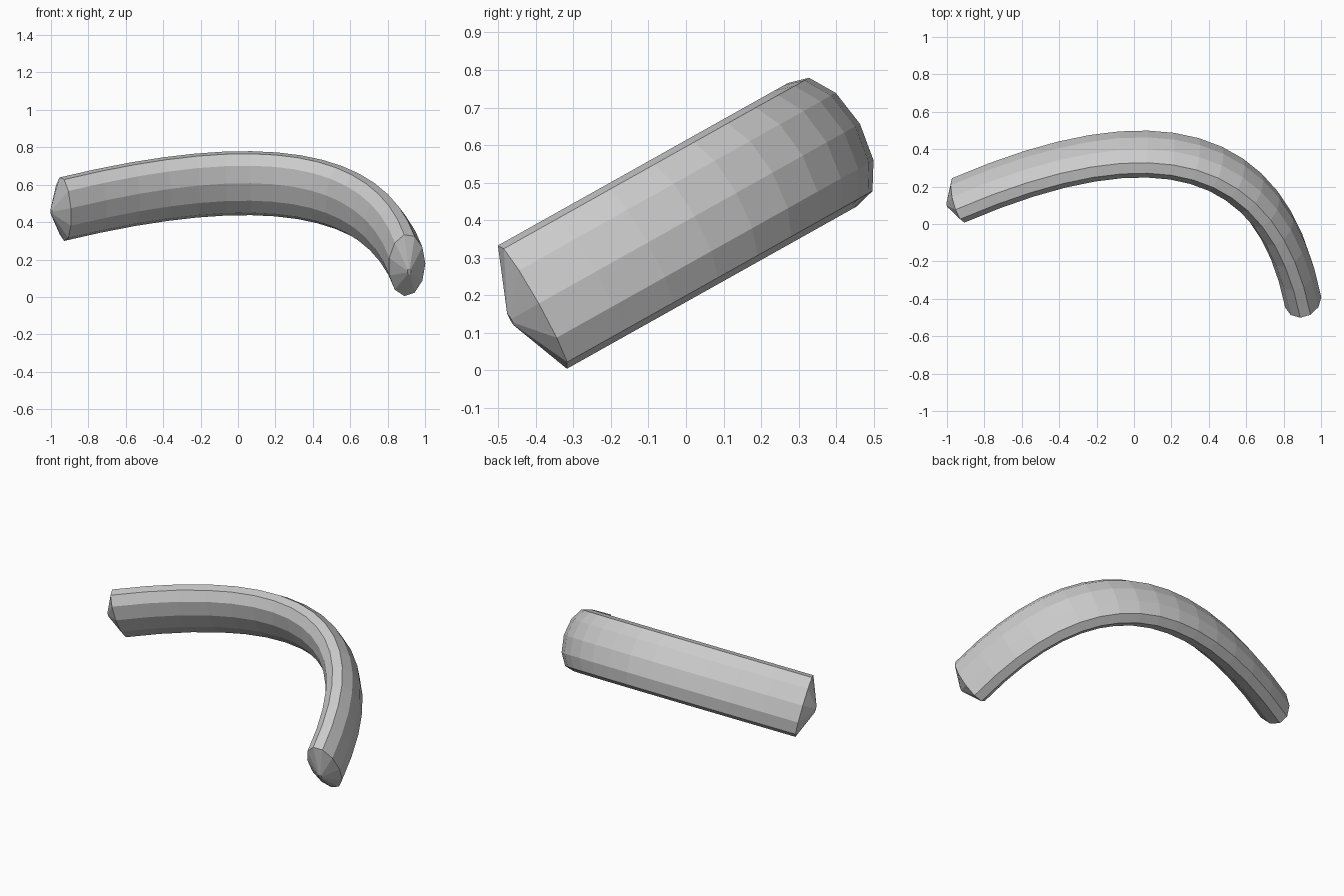
import bpy, bmesh, math
from mathutils import Vector

if "Cube" in bpy.data.objects:
    bpy.data.objects.remove(bpy.data.objects["Cube"])

SIDES, STEPS = 11, 16
TILT = math.radians(29.25)
PLANE_U = Vector((0, math.cos(TILT), math.sin(TILT)))    # in-plane "up" of the bend
PLANE_N = Vector((0, -math.sin(TILT), math.cos(TILT)))   # across the bend plane
X = Vector((1, 0, 0))
THICK, WIDTH, OFFSET = 0.10, 0.19, 0.347

# Quadratic bend in the tilted plane (x, u)
P0, P1, P2 = Vector((-0.936, 0.342)), Vector((0.66, 1.13)), Vector((0.903, -0.272))


def frame(t):
    p = P0 * (1 - t) ** 2 + P1 * 2 * t * (1 - t) + P2 * t * t
    d = ((P1 - P0) * (1 - t) + (P2 - P1) * t).normalized()
    centre = X * p.x + PLANE_U * p.y + PLANE_N * OFFSET
    tangent = X * d.x + PLANE_U * d.y
    outward = X * -d.y + PLANE_U * d.x
    return centre, tangent, outward


bm = bmesh.new()


def ring(t, push=0.0, scale=1.0):
    c, tan, out = frame(t)
    verts = []
    for k in range(SIDES):
        a = 2 * math.pi * k / SIDES
        verts.append(bm.verts.new(c + tan * push + scale * (
            out * THICK * math.cos(a) + PLANE_N * WIDTH * math.sin(a))))
    return verts


# Tapered start tip, swept body, tapered end tip
rings = [ring(0, -0.07, 0.1)]
rings += [ring(i / STEPS) for i in range(STEPS + 1)]
rings.append(ring(1, 0.07, 0.1))
for a, b in zip(rings, rings[1:]):
    for k in range(SIDES):
        j = (k + 1) % SIDES
        bm.faces.new((a[k], a[j], b[j], b[k]))
bm.faces.new(rings[0])
bm.faces.new(rings[-1])
bmesh.ops.recalc_face_normals(bm, faces=bm.faces)

mesh = bpy.data.meshes.new("curved_body")
bm.to_mesh(mesh)
bm.free()
bpy.context.collection.objects.link(bpy.data.objects.new("curved_body", mesh))
